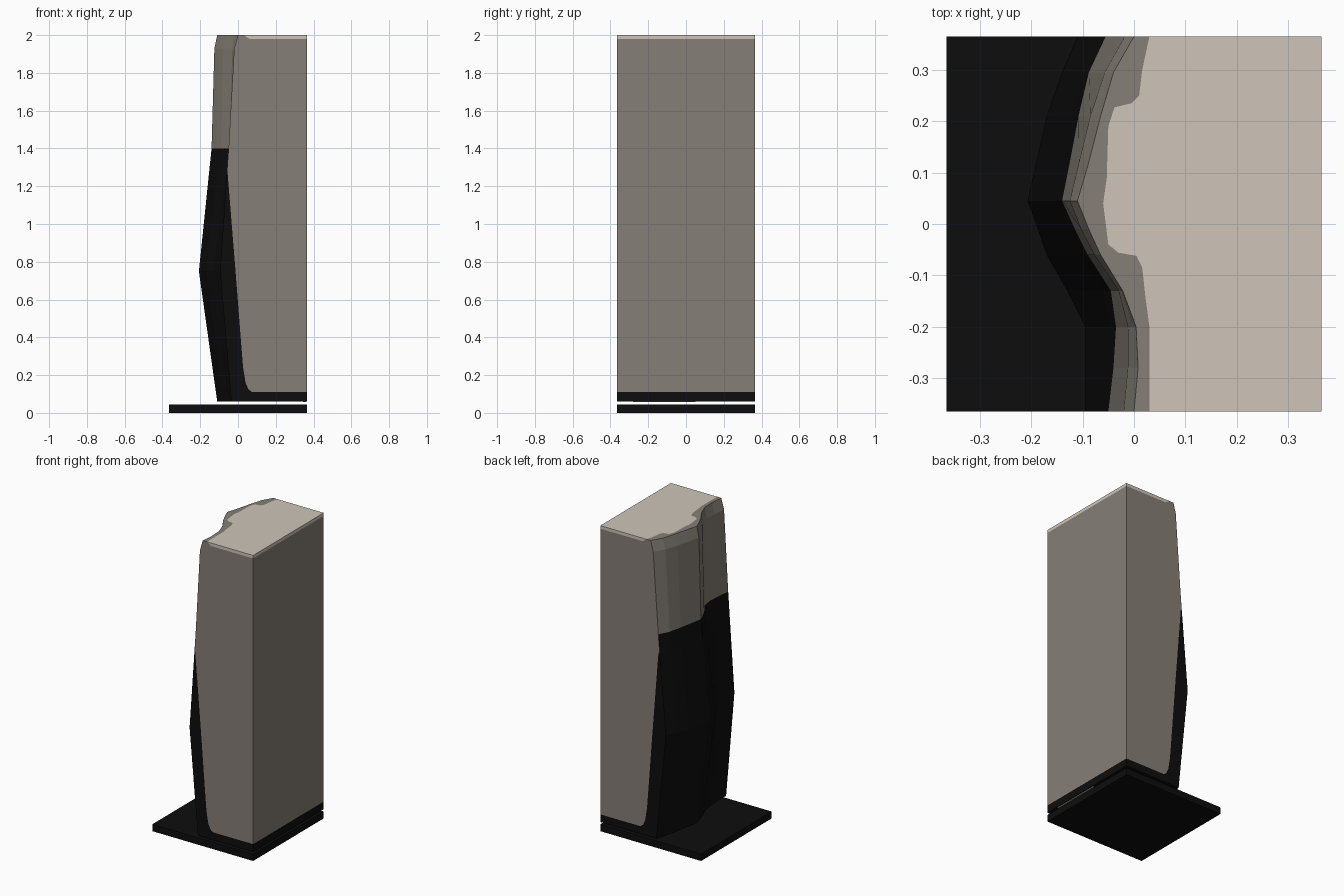
import bpy, bmesh

if "Cube" in bpy.data.objects:
    bpy.data.objects.remove(bpy.data.objects["Cube"])

H = 0.365  # half width of the square footprint


def material(name, rgb):
    m = bpy.data.materials.new(name)
    m.diffuse_color = (*rgb, 1)
    m.use_nodes = True
    m.node_tree.nodes["Principled BSDF"].inputs["Base Color"].default_value = m.diffuse_color
    return m


BLACK, GREY, CREAM = 0, 1, 2
mats = [material("black", (0.004, 0.004, 0.004)),
        material("warm_grey", (0.235, 0.211, 0.18)),
        material("cream", (0.62, 0.56, 0.48))]


def finish(bm, name):
    bmesh.ops.recalc_face_normals(bm, faces=bm.faces)
    me = bpy.data.meshes.new(name)
    bm.to_mesh(me)
    bm.free()
    for m in mats:
        me.materials.append(m)
    ob = bpy.data.objects.new(name, me)
    bpy.context.collection.objects.link(ob)
    return ob


def box(name, lo, hi, mat):
    bm = bmesh.new()
    bmesh.ops.create_cube(bm, size=1)
    for v in bm.verts:
        v.co = [(a + b) / 2 + c * (b - a) for a, b, c in zip(lo, hi, v.co)]
    for f in bm.faces:
        f.material_index = mat
    return finish(bm, name)


# Wavy left side: x at each y station, for five heights
ys = [H, .295, .21, .12, .045, -.01, -.06, -.13, -.2, -.28, -H]
wave = {
    .06: [-.04, -.06, -.08, -.097, -.11, -.095, -.08, -.05, -.035, -.035, -.035],
    .75: [-.11, -.14, -.17, -.19, -.207, -.187, -.17, -.13, -.095, -.095, -.095],
    1.4: [-.055, -.088, -.108, -.125, -.14, -.115, -.09, -.045, -.035, -.04, -.05],
    1.93: [-.018, -.057, -.085, -.107, -.125, -.103, -.077, -.03, -.012, -.012, -.02],
    2.0: [0, -.04, -.065, -.088, -.11, -.088, -.065, -.022, .004, .008, 0]}
keys = sorted(wave)


def left_x(z):
    for a, b in zip(keys, keys[1:]):
        if z <= b:
            t = (z - a) / (b - a)
            return [p + (q - p) * t for p, q in zip(wave[a], wave[b])]


# Colour border on the front and back faces: (height, x)
border = [(.06, .075), (.11, .075), (.125, .055), (.16, .04), (.24, .027), (.35, .018),
          (.75, -.013), (1.28, -.056), (1.4, -.02), (1.93, .04), (1.98, .06), (2.0, .03)]

# Pillar body: rings joined level by level
bm = bmesh.new()
n = len(ys)
rings = []
for z, bx in border:
    pts = list(zip(left_x(z), ys)) + [(bx, -H), (H, -H), (H, H), (bx, H)]
    rings.append([bm.verts.new((x, y, z)) for x, y in pts])

for k, (r0, r1) in enumerate(zip(rings, rings[1:])):
    z0 = border[k][0]
    main = BLACK if z0 < .1 else CREAM if z0 > 1.97 else GREY
    for i in range(n + 4):
        j = (i + 1) % (n + 4)
        f = bm.faces.new((r0[i], r0[j], r1[j], r1[i]))
        if i < n - 1:                       # wavy side
            f.material_index = BLACK if z0 < 1.39 else GREY
        elif i in (n - 1, n + 3):           # margin beside the wavy side
            f.material_index = BLACK if z0 < 1.27 else GREY
        else:                               # plain faces
            f.material_index = main

bm.faces.new(rings[0]).material_index = BLACK

# Top: cream area with a worn grey rim along the wavy side
rim = [(.016, .3), (.01, .25), (-.005, .235), (-.038, .227), (-.05, .19), (-.053, .09),
       (-.06, .04), (-.05, -.04), (-.03, -.056), (.005, -.062), (.016, -.085),
       (.022, -.14), (.03, -.2)]
rim = [bm.verts.new((x, y, 2.0)) for x, y in rim]
top = rings[-1]
bm.faces.new(top[:n + 1] + rim[::-1] + [top[n + 3]]).material_index = GREY
bm.faces.new(rim + top[n:n + 4]).material_index = CREAM
finish(bm, "pillar_body")

# Base plate and thin light strip under the pillar
box("base_plate", (-H, -H, 0), (H, H, .045), BLACK)
box("underside_strip", (.345, -.28, .057), (.36, .05, .0605), CREAM)
